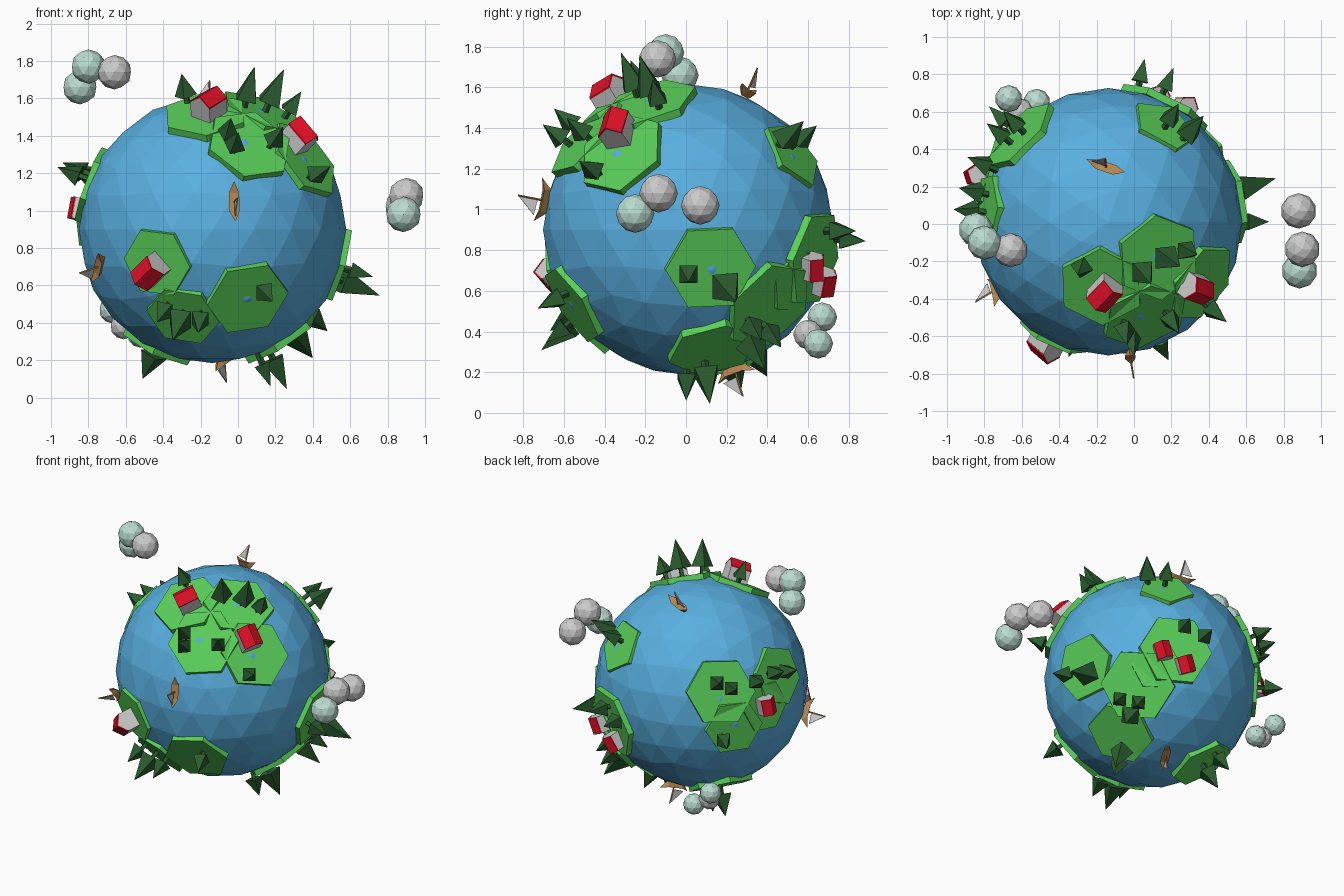
import bpy, bmesh
from math import radians, sin, cos, sqrt, pi
from mathutils import Vector, Matrix

if "Cube" in bpy.data.objects:
    bpy.data.objects.remove(bpy.data.objects["Cube"])

C = Vector((-0.136, 0.012, 0.90))   # globe centre
R = 0.715                           # globe radius


def material(name, rgb):
    m = bpy.data.materials.new(name)
    m.diffuse_color = (*rgb, 1)
    m.use_nodes = True
    m.node_tree.nodes["Principled BSDF"].inputs["Base Color"].default_value = m.diffuse_color
    return m


SEA = material("sea", (0.10, 0.43, 0.75))
LAND = material("land", (0.10, 0.62, 0.10))
LEAF = material("leaf", (0.025, 0.11, 0.03))
RED = material("roof_red", (0.75, 0.005, 0.02))
WOOD = material("wood", (0.45, 0.24, 0.08))
MIST = material("mist", (0.50, 0.72, 0.64))


# Placement: a spot on the globe is seen from a bearing, as an offset (u, v) from the centre
def bearing(hx, hy, el):
    e = radians(el)
    cam = Vector((cos(e) * hx, cos(e) * hy, sin(e)))
    right = Vector((-hy, hx, 0))
    return right, cam.cross(right), cam


S, K = sin(radians(35)), cos(radians(35))
VIEW = {"front": bearing(0, -1, 0), "right": bearing(1, 0, 0), "top": bearing(0, -1, 90),
        "fr": bearing(S, -K, 25), "bl": bearing(-S, K, 25), "br": bearing(S, K, -25)}


def frame(view, u, v, r, dist, angle=0):
    right, up, cam = VIEW[view]
    w = sqrt(max(r * r - u * u - v * v, 0))
    n = (right * u + up * v + cam * w).normalized()
    a = radians(angle)
    t = right * cos(a) + up * sin(a)
    t = (t - n * t.dot(n)).normalized()
    m = Matrix((t, n.cross(t), n)).transposed().to_4x4()
    m.translation = C + n * dist
    return m


def finish(name, bm, mat, matrix=Matrix()):
    bmesh.ops.recalc_face_normals(bm, faces=bm.faces)
    me = bpy.data.meshes.new(name)
    bm.to_mesh(me)
    bm.free()
    if mat:
        me.materials.append(mat)
    ob = bpy.data.objects.new(name, me)
    ob.matrix_world = matrix
    bpy.context.collection.objects.link(ob)
    return ob


def solid(name, verts, faces, mat, matrix):
    bm = bmesh.new()
    vs = [bm.verts.new(p) for p in verts]
    for f in faces:
        bm.faces.new([vs[i] for i in f])
    return finish(name, bm, mat, matrix)


def cone(bm, sides, r1, r2, z0, z1, turn=0):
    m = Matrix.Translation((0, 0, (z0 + z1) / 2)) @ Matrix.Rotation(turn, 4, "Z")
    bmesh.ops.create_cone(bm, cap_ends=True, segments=sides, radius1=r1, radius2=r2,
                          depth=z1 - z0, matrix=m)


def ball(name, loc, r, sub, mat):
    bm = bmesh.new()
    bmesh.ops.create_icosphere(bm, subdivisions=sub, radius=r)
    finish(name, bm, mat, Matrix.Translation(loc))


def land(view, u, v, radius=0.225, sides=6, angle=0):
    # polygonal plate with its first corner along the view angle
    ring = [(radius * cos(2 * pi * i / sides), radius * sin(2 * pi * i / sides)) for i in range(sides)]
    verts = [(x, y, z) for z in (-.04, 0) for x, y in ring]
    faces = [range(sides), range(sides, 2 * sides)]
    faces += [(i, (i + 1) % sides, (i + 1) % sides + sides, i + sides) for i in range(sides)]
    solid("land_plate", verts, faces, LAND, frame(view, u, v, R, 0.711, angle))


def tree(view, u, v, height=0.125, radius=0.062):
    bm = bmesh.new()
    cone(bm, 4, 0.018, 0.018, 0, 0.08)
    cone(bm, 4, radius, 0, 0.07, 0.07 + height, pi / 4)
    finish("tree", bm, LEAF, frame(view, u, v, 0.81, 0.70))


def prism(name, profile, half, mat, m):
    n = len(profile)
    verts = [(x, y, z) for x in (-half, half) for y, z in profile]
    faces = [range(n), range(n, 2 * n)]
    faces += [(i, (i + 1) % n, (i + 1) % n + n, i + n) for i in range(n)]
    solid(name, verts, faces, mat, m)


def house(view, u, v, angle, s=1.2):
    m = frame(view, u, v, 0.78, 0.70, angle) @ Matrix.Scale(s, 4)
    prism("house_walls", [(-.055, 0), (.055, 0), (.055, .08), (0, .12), (-.055, .08)], 0.06, None, m)
    prism("house_roof", [(-.056, .08), (0, .12), (.056, .08), (.056, .087), (0, .128), (-.056, .087)],
          0.061, RED, m)


def boat(view, u, v, angle):
    m = frame(view, u, v, 0.74, 0.71, angle)
    # hull: pointed at both ends, raised bow and stern
    deck = [(-.11, 0, .055), (-.05, .028, .036), (.05, .028, .036), (.11, 0, .055),
            (.05, -.028, .036), (-.05, -.028, .036)]
    keel = [(-.06, 0, 0), (.06, 0, 0)]
    solid("boat_hull", deck + keel,
          [(0, 1, 5), (1, 2, 4, 5), (2, 3, 4), (0, 6, 1), (0, 5, 6), (1, 6, 7, 2), (5, 4, 7, 6),
           (2, 7, 3), (4, 3, 7)], WOOD, m)
    bm = bmesh.new()
    cone(bm, 4, 0.006, 0.004, 0.03, 0.155)
    finish("boat_mast", bm, WOOD, m)
    sail = [(x, y, z) for y in (-.003, .003) for x, z in ((-.004, .15), (-.004, .055), (-.08, .06))]
    solid("boat_sail", sail, [(0, 1, 2), (3, 4, 5), (0, 1, 4, 3), (1, 2, 5, 4), (2, 0, 3, 5)], None, m)


# Ocean
ball("ocean", C, R, 3, SEA)

# Land plates, by continent
for p in [("front", -.30, -.18, .195), ("front", .19, -.375), ("front", -.16, -.47, .20),
          ("fr", -.235, .45, .235), ("fr", .11, .44, .24), ("fr", -.13, .19, .24), ("fr", .22, .11, .235),
          ("right", .11, -.19), ("br", -.14, -.09, .25), ("br", .11, .16, .25), ("br", -.02, .05, .17),
          ("br", -.235, -.41), ("br", .35, -.57, .22), ("br", .05, .60, .19, 5, 270),
          ("bl", .13, -.07, .235), ("bl", .517, .04, .21), ("bl", .22, -.31, .20), ("bl", .43, -.17, .18)]:
    land(*p)

# Trees
for p in [("fr", -.27, .63), ("top", .19, -.28, .19, .075), ("top", .32, -.20, .20, .08),
          ("top", .43, -.16), ("fr", -.27, .26), ("fr", -.27, .17), ("fr", -.03, .18), ("fr", .19, -.03),
          ("front", .29, -.35), ("front", -.18, -.50, .19, .08), ("front", -.07, -.50),
          ("front", -.27, -.45), ("bl", .38, 0), ("bl", .50, .06), ("bl", .58, .07),
          ("bl", .11, -.013), ("bl", .21, -.05), ("bl", .154, -.41),
          ("br", -.08, .70, .16, .075), ("br", .05, .70), ("br", .17, .33), ("br", .31, .27),
          ("right", 0, -.23), ("right", .19, -.29, .22, .09), ("br", -.27, -.20), ("br", -.14, -.22),
          ("br", -.19, -.31, .18, .08), ("right", -.01, -.76), ("right", .09, -.73, .18, .08),
          ("br", .47, -.55), ("br", .40, -.64, .15, .075)]:
    tree(*p)

# Houses
for p in [("fr", -.24, .483, 25), ("fr", .18, .22, 110), ("front", -.34, -.23, 42),
          ("bl", .45, -.165, 115, .95), ("br", .02, .148, 107, .95), ("br", .18, .06, 107, .95)]:
    house(*p)

# Sailing boats
boat("front", .115, .145, 90)
boat("top", -.014, .29, -22)
boat("front", -.61, -.20, 40)
boat("br", .08, -.54, 90)

# Clouds: three balls each
for x, y, z, r, mat in [(-.80, -.10, 1.77, .092, MIST), (-.845, -.03, 1.66, .092, MIST),
                        (-.66, -.14, 1.74, .092, None),
                        (.90, -.135, 1.08, .095, None), (.88, .07, 1.02, .095, None),
                        (.885, -.25, .98, .095, MIST),
                        (-.67, .67, .47, .073, MIST), (-.61, .60, .385, .073, None),
                        (-.52, .65, .34, .073, MIST)]:
    ball("cloud_puff", (x, y, z), r, 2, mat)
